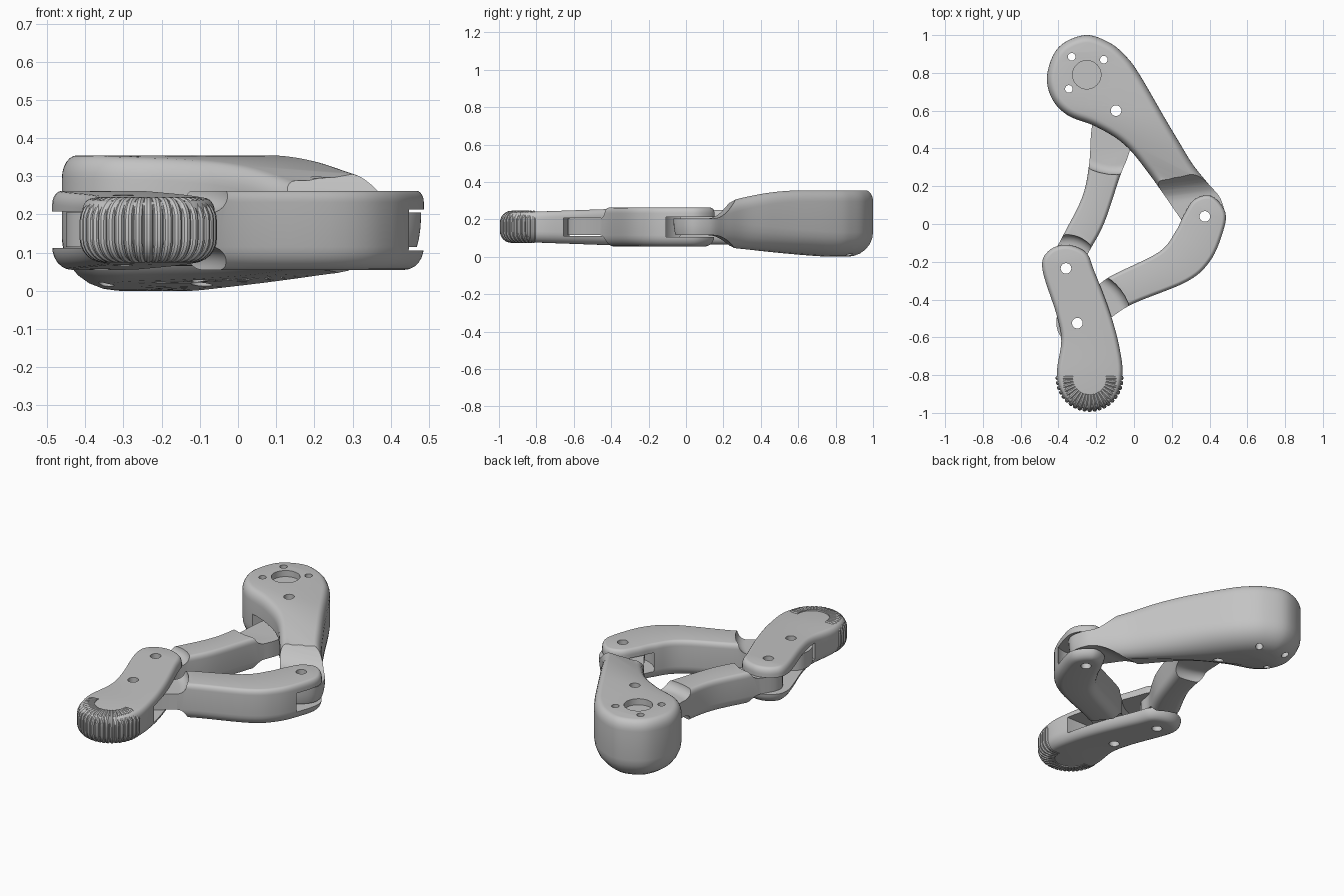
import bpy, bmesh, math
from mathutils import Vector, Matrix

cube = bpy.data.objects.get("Cube")
if cube:
    bpy.data.objects.remove(cube)

grey = bpy.data.materials.new("satin grey")
grey.use_nodes = True
grey.diffuse_color = (0.55, 0.55, 0.55, 1)
grey.node_tree.nodes["Principled BSDF"].inputs["Base Color"].default_value = (0.55, 0.55, 0.55, 1)


def make_object(name, bm):
    bmesh.ops.recalc_face_normals(bm, faces=bm.faces)
    mesh = bpy.data.meshes.new(name)
    bm.to_mesh(mesh)
    bm.free()
    mesh.materials.append(grey)
    obj = bpy.data.objects.new(name, mesh)
    bpy.context.collection.objects.link(obj)
    return obj


def smooth_loop(points, steps=6):
    """Closed smooth curve through the points."""
    pts = [Vector(p) for p in points]
    n = len(pts)
    loop = []
    for i in range(n):
        a, b, c, d = (pts[(i + k) % n] for k in (-1, 0, 1, 2))
        for s in range(steps):
            t = s / steps
            loop.append(0.5 * (2 * b + (c - a) * t + (2 * a - 5 * b + 4 * c - d) * t ** 2
                               + (3 * b - a - 3 * c + d) * t ** 3))
    return loop


def bridge(bm, rings):
    for r, s in zip(rings, rings[1:]):
        for i in range(len(r)):
            j = (i + 1) % len(r)
            bm.faces.new((r[i], r[j], s[j], s[i]))


def slab(name, start, right, end, left, bottom, top, low, high, inset_low=None, arc=6):
    """Rounded link: two tips joined by matching right and left sides.
    bottom and top give heights along y; low and high are (inset, height) of the rounding."""
    loop = smooth_loop([start] + right + [end] + left[::-1])
    n = len(loop)
    area = sum(loop[i].cross(loop[(i + 1) % n]) for i in range(n))
    turn = 1 if area > 0 else -1
    inward = []
    for i in range(n):
        d = (loop[(i + 1) % n] - loop[i - 1]).normalized()
        inward.append(Vector((-d.y, d.x)) * turn)
    bm = bmesh.new()
    rings = []
    for side in (0, 1):
        for k in range(arc + 1):
            a = math.pi / 2 * k / arc
            ring = []
            for p, v in zip(loop, inward):
                if side == 0:
                    width = inset_low(p.y) if inset_low else low[0]
                    q = p + v * width * (1 - math.sin(a))
                    z = bottom(p.y) + low[1] * (1 - math.cos(a))
                else:
                    q = p + v * high[0] * (1 - math.cos(a))
                    z = top(p.y) - high[1] * (1 - math.sin(a))
                ring.append(bm.verts.new((q.x, q.y, z)))
            rings.append(ring)
    bridge(bm, rings)
    # Ladder-like caps between the two sides
    for ring in (rings[0], rings[-1]):
        for j in range(n // 2):
            quad = [ring[j], ring[j + 1], ring[(n - j - 1) % n], ring[(n - j) % n]]
            bm.faces.new(list(dict.fromkeys(quad)))
    return make_object(name, bm)


def prism(points, z0, z1, matrix=Matrix()):
    bm = bmesh.new()
    rings = [[bm.verts.new((x, y, z)) for x, y in points] for z in (z0, z1)]
    bridge(bm, rings)
    for ring in rings:
        bm.faces.new(ring)
    bm.transform(matrix)
    cutter = make_object("cutter", bm)
    cutter.hide_render = True
    return cutter


def turned(centre, profile, n=48):
    """Solid of revolution from (radius, height) pairs."""
    bm = bmesh.new()
    rings = [[bm.verts.new((centre[0] + r * math.cos(math.tau * i / n),
                            centre[1] + r * math.sin(math.tau * i / n), z)) for i in range(n)]
             for r, z in profile]
    bridge(bm, rings)
    bm.faces.new(rings[0])
    bm.faces.new(rings[-1])
    cutter = make_object("cutter", bm)
    cutter.hide_render = True
    return cutter


def disc(centre, r, z0=-1, z1=1):
    return turned(centre, [(r, z0), (r, z1)])


def carve(obj, cutters):
    for cutter in cutters:
        mod = obj.modifiers.new("cut", "BOOLEAN")
        mod.object, mod.operation, mod.solver = cutter, "DIFFERENCE", "EXACT"
        bpy.context.view_layer.objects.active = obj
        bpy.ops.object.modifier_apply(modifier=mod.name)
        bpy.data.objects.remove(cutter)


def smooth(obj):
    bpy.ops.object.select_all(action="DESELECT")
    obj.select_set(True)
    bpy.context.view_layer.objects.active = obj
    bpy.ops.object.shade_smooth_by_angle(angle=math.radians(35))


def level(z):
    return lambda y: z


# Shared joints and tongue heights
KNEE, HIP_PIN, FOOT_TOP, ANKLE = (0.375, 0.04), (-0.095, 0.6), (-0.36, -0.235), (-0.3, -0.525)
LOW, HIGH, PIN = 0.115, 0.205, 0.028


def thin_end(centre, r, flare=0.05):
    """Cutters that leave a tongue with a hollow ramp up to the full thickness."""
    arcs = [math.pi / 2 * k / 6 for k in range(7)]
    ramp = [(r - flare + flare * math.sin(a), flare * (1 - math.cos(a))) for a in arcs]
    ramp.append((r, 0.5))
    return [turned(centre, [(q, HIGH + h) for q, h in ramp]),
            turned(centre, [(q, LOW - h) for q, h in ramp])]


# Thigh housing
thigh = slab(
    "thigh_housing", (0.385, -0.065),
    [(0.475, 0.02), (0.46, 0.13), (0.39, 0.217), (0.31, 0.317), (0.235, 0.44), (0.16, 0.566),
     (0.03, 0.79), (-0.04, 0.885), (-0.13, 0.96)],
    (-0.26, 1.0),
    [(0.29, -0.035), (0.245, 0.03), (0.08, 0.265), (-0.05, 0.42), (-0.2, 0.515), (-0.35, 0.575),
     (-0.435, 0.665), (-0.46, 0.79), (-0.4, 0.935)],
    lambda y: 0.07 * (min(0.75, max(0, 0.85 - y)) / 0.75) ** 1.3,
    lambda y: 0.355 - 0.375 * min(0.42, max(0, 0.65 - y)) ** 2,
    (0.1, 0.13), (0.04, 0.06),
    inset_low=lambda y: 0.045 + 0.095 * min(1, max(0, (y - 0.1) / 0.6)))
# Hollow ramps that thin the neck towards the knee
across = (Matrix.Translation((0.24, 0.255, 0)) @ Matrix.Rotation(math.radians(7), 4, "Z")
          @ Matrix(((0, 0, 1, 0), (1, 0, 0, 0), (0, 1, 0, 0), (0, 0, 0, 1))))
rise = [(k / 8, (k / 8) ** 2) for k in range(9)]
ramp_top = [(0.13 * u - 0.13, HIGH + 0.1 * h) for u, h in rise]
ramp_low = [(0.13 * u - 0.13, LOW - 0.07 * h) for u, h in rise]
carve(thigh, [
    prism([(-0.5, HIGH)] + ramp_top + [(0, 0.6), (-0.5, 0.6)], -0.4, 0.4, across),
    prism([(-0.5, LOW)] + ramp_low + [(0, -0.3), (-0.5, -0.3)], -0.4, 0.4, across),
    prism([(-0.21, 0.7), (0.02, 0.66), (0.05, 0.3), (-0.1, 0.2), (-0.4, 0.35)], 0.1, 0.22),
    disc((-0.25, 0.79), 0.075, 0.32, 1),
    disc((-0.33, 0.885), 0.02), disc((-0.16, 0.87), 0.02), disc((-0.345, 0.715), 0.02),
    disc(HIP_PIN, PIN), disc(KNEE, PIN)])
smooth(thigh)

# Shin link: fork at the knee, tongue at the ankle
shin = slab(
    "shin_link", (0.41, 0.148),
    [(0.484, 0.06), (0.465, -0.06), (0.4, -0.2), (0.28, -0.305), (0.0, -0.42), (-0.12, -0.495),
     (-0.29, -0.63)], (-0.395, -0.585),
    [(0.32, 0.13), (0.265, 0.05), (0.22, -0.04), (0.13, -0.15), (-0.13, -0.28), (-0.24, -0.37),
     (-0.395, -0.46)],
    level(0.055), level(0.262), (0.05, 0.06), (0.02, 0.03))
carve(shin, thin_end(ANKLE, 0.29) + [
    disc(KNEE, 0.165, LOW - 0.01, HIGH + 0.008), disc(KNEE, PIN), disc(ANKLE, PIN)])
smooth(shin)

# Coupling rod with a tongue at each end
rod = slab(
    "coupling_rod", (-0.1, 0.695),
    [(-0.005, 0.6), (-0.02, 0.4), (-0.075, 0.25), (-0.16, 0.0), (-0.25, -0.17), (-0.275, -0.27)],
    (-0.36, -0.325),
    [(-0.19, 0.64), (-0.225, 0.5), (-0.237, 0.32), (-0.275, 0.14), (-0.38, -0.07), (-0.45, -0.22)],
    level(0.065), level(0.25), (0.04, 0.05), (0.02, 0.03))
carve(rod, thin_end(HIP_PIN, 0.34) + thin_end(FOOT_TOP, 0.18)
      + [disc(HIP_PIN, PIN), disc(FOOT_TOP, PIN)])
smooth(rod)

# Foot with a fork slot from its upper end to beyond the ankle
TOE, REACH = Vector((-0.235, -0.815)), 0.168
foot = slab(
    "foot", (-0.36, -0.11),
    [(-0.255, -0.15), (-0.21, -0.25), (-0.13, -0.46), (-0.08, -0.64), (-0.062, -0.8),
     (-0.11, -0.93)], (-0.235, -0.98),
    [(-0.455, -0.145), (-0.485, -0.24), (-0.41, -0.48), (-0.385, -0.62), (-0.408, -0.8),
     (-0.36, -0.93)],
    lambda y: 0.055 + 0.035 * max(0, -0.2 - y), lambda y: 0.262 - 0.035 * max(0, -0.2 - y),
    (0.05, 0.06), (0.025, 0.035))
carve(foot, [prism([(-0.7, 0.1), (0.2, 0.1), (0.2, -0.655), (-0.3, -0.655), (-0.7, -0.5)],
                   0.112, 0.208),
             disc(FOOT_TOP, PIN), disc(ANKLE, PIN)])
smooth(foot)

# Ribs wrapped round the toe
curve = bpy.data.curves.new("toe_ribs", "CURVE")
curve.dimensions = "3D"
curve.bevel_depth, curve.bevel_resolution, curve.use_fill_caps = 0.0125, 3, True
RIBS, MID, HALF, ROUND = 21, 0.16, 0.074, 0.05
section = [(0.088, HALF)]
for k in range(7):
    a = math.pi / 2 * (1 - k / 6)
    section.append((REACH - ROUND + ROUND * math.cos(a), HALF - ROUND + ROUND * math.sin(a)))
section += [(r, -h) for r, h in reversed(section)]
for i in range(RIBS):
    a = math.pi * (1 + i / (RIBS - 1))
    spline = curve.splines.new("POLY")
    spline.points.add(len(section) - 1)
    for point, (r, h) in zip(spline.points, section):
        point.co = (TOE.x + r * math.cos(a), TOE.y + r * math.sin(a), MID + h, 1)
curve.materials.append(grey)
ribs = bpy.data.objects.new("toe_ribs", curve)
bpy.context.collection.objects.link(ribs)
bpy.ops.object.select_all(action="DESELECT")
ribs.select_set(True)
bpy.context.view_layer.objects.active = ribs
bpy.ops.object.convert(target="MESH")
smooth(bpy.context.object)
